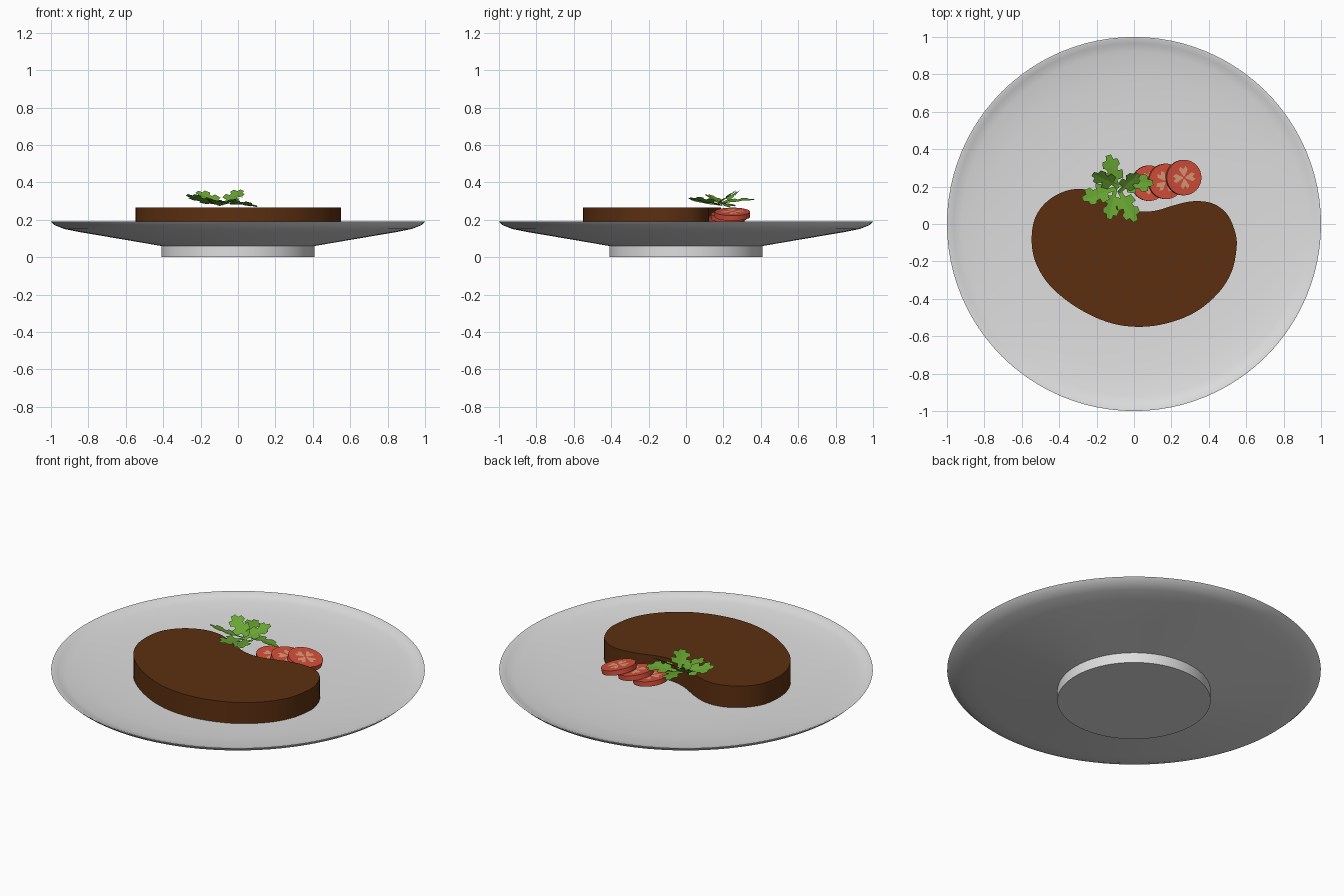
import bpy, bmesh, math
from mathutils import Matrix, Vector

if "Cube" in bpy.data.objects:
    bpy.data.objects.remove(bpy.data.objects["Cube"])


def mat(name, srgb):
    m = bpy.data.materials.new(name)
    lin = [((c / 255 + 0.055) / 1.055) ** 2.4 for c in srgb]
    m.diffuse_color = (*lin, 1)
    m.use_nodes = True
    m.node_tree.nodes["Principled BSDF"].inputs["Base Color"].default_value = m.diffuse_color
    return m


WHITE = mat("plate_white", (222, 222, 222))
BROWN = mat("steak_brown", (92, 47, 16))
RED = mat("tomato_red", (212, 78, 58))
SEED = mat("tomato_seed", (222, 155, 120))
GREEN = mat("herb_green", (104, 165, 50))


def finish(bm, name, mats, smooth=None):
    me = bpy.data.meshes.new(name)
    bmesh.ops.recalc_face_normals(bm, faces=bm.faces)
    bm.to_mesh(me)
    bm.free()
    ob = bpy.data.objects.new(name, me)
    bpy.context.collection.objects.link(ob)
    for m in mats:
        me.materials.append(m)
    if smooth:
        bpy.ops.object.select_all(action='DESELECT')
        ob.select_set(True)
        bpy.context.view_layer.objects.active = ob
        bpy.ops.object.shade_smooth_by_angle(angle=math.radians(smooth))
    return ob


# plate: one turned profile with a solid foot
def plate():
    prof = [(0, 0), (.41, 0), (.41, .06), (.62, .096), (.845, .134), (.93, .151), (.98, .171),
            (1, .19), (.99, .19), (.965, .178), (.92, .167), (.78, .152), (.6, .141), (.42, .137), (0, .137)]
    bm = bmesh.new()
    vs = [bm.verts.new((r, 0, z)) for r, z in prof]
    es = [bm.edges.new(p) for p in zip(vs, vs[1:])]
    bmesh.ops.spin(bm, geom=vs + es, cent=(0, 0, 0), axis=(0, 0, 1), angle=math.tau, steps=96)
    bmesh.ops.remove_doubles(bm, verts=bm.verts, dist=1e-4)
    finish(bm, "plate", [WHITE], 30)


# steak: smooth kidney outline, extruded with sharp edges
def steak():
    pts = [(-.547, -.1), (-.53, .03), (-.46, .125), (-.36, .178), (-.26, .185), (-.16, .15), (-.06, .095),
           (.03, .068), (.12, .072), (.22, .102), (.32, .122), (.42, .11), (.5, .05), (.545, -.06),
           (.546, -.15), (.52, -.26), (.45, -.37), (.33, -.47), (.18, -.53), (.02, -.55), (-.14, -.525),
           (-.3, -.45), (-.44, -.34), (-.52, -.22)]
    pts = [Vector(p) for p in pts]
    n, out = len(pts), []
    for i in range(n):
        a, b, c, d = (pts[(i + k) % n] for k in (-1, 0, 1, 2))
        for t in (0, .25, .5, .75):
            out.append(.5 * (2 * b + (c - a) * t + (2 * a - 5 * b + 4 * c - d) * t ** 2
                             + (3 * b - a - 3 * c + d) * t ** 3))
    bm = bmesh.new()
    f = bm.faces.new([bm.verts.new((p.x, p.y, .137)) for p in out])
    top = bmesh.ops.extrude_face_region(bm, geom=[f])
    bmesh.ops.translate(bm, vec=(0, 0, .128), verts=[g for g in top["geom"] if isinstance(g, bmesh.types.BMVert)])
    finish(bm, "steak", [BROWN], 30)


# tomato slice: thin disc with seed chambers laid on both faces
def tomato(i, loc, tilt, turn):
    bm = bmesh.new()
    bmesh.ops.create_cone(bm, cap_ends=True, segments=32, radius1=.095, radius2=.095, depth=.028)
    for z in (.0147, -.0147):
        for k in range(4):
            a = turn + k * math.tau / 4
            shape = [(.008, -.4), (.05, -.5), (.062, -.2), (.045, 0), (.062, .25), (.05, .5), (.008, .4)]
            f = bm.faces.new([bm.verts.new((r * math.cos(a + t), r * math.sin(a + t), z)) for r, t in shape])
            f.material_index = 1
    ob = finish(bm, f"tomato_slice_{i}", [RED, SEED], 30)
    for p in ob.data.polygons:
        if p.material_index == 1 and p.normal.z * p.center.z < 0:
            p.flip()
    ob.matrix_world = Matrix.Translation(loc) @ Matrix.Rotation(math.radians(tilt), 4, 'Y')


# herb leaf: stepped, folded strip
ROWS = [(0, .012), (.05, .014), (.055, .05), (.1, .058), (.105, .03), (.125, .034),
        (.135, .052), (.17, .046), (.172, .022), (.2, .016)]


def leaf(i, loc, heading, pitch, roll, size, bend):
    bm = bmesh.new()
    rows = [[bm.verts.new((u * size, s * w * size, bend * u * u + (.1 * w if s else 0))) for s in (-1, 0, 1)]
            for u, w in ROWS]
    for a, b in zip(rows, rows[1:]):
        for k in (0, 1):
            bm.faces.new((a[k], b[k], b[k + 1], a[k + 1]))
    ob = finish(bm, f"herb_leaf_{i}", [GREEN])
    ob.matrix_world = (Matrix.Translation(loc) @ Matrix.Rotation(math.radians(heading), 4, 'Z')
                       @ Matrix.Rotation(math.radians(-pitch), 4, 'Y')
                       @ Matrix.Rotation(math.radians(roll), 4, 'X'))


plate()
steak()
for i, (loc, tilt, turn) in enumerate([((.08, .218, .205), 8, .2), ((.17, .228, .218), 11, .7),
                                       ((.265, .248, .23), 13, .1)], 1):
    tomato(i, loc, tilt, turn)
LEAVES = [((-.09, .19, .285), 104, 14, 8, .92, -.6), ((-.08, .2, .28), 152, 20, -25, .85, .3),
          ((-.1, .19, .28), 200, 10, 15, .95, .5), ((-.1, .19, .275), 258, 8, -8, .85, .2),
          ((-.08, .18, .28), 298, 14, 10, .95, -.3), ((-.09, .21, .285), 5, 6, -12, .95, -.9),
          ((-.08, .17, .285), 45, 24, 20, .8, .2)]
for i, spec in enumerate(LEAVES, 1):
    leaf(i, *spec)
